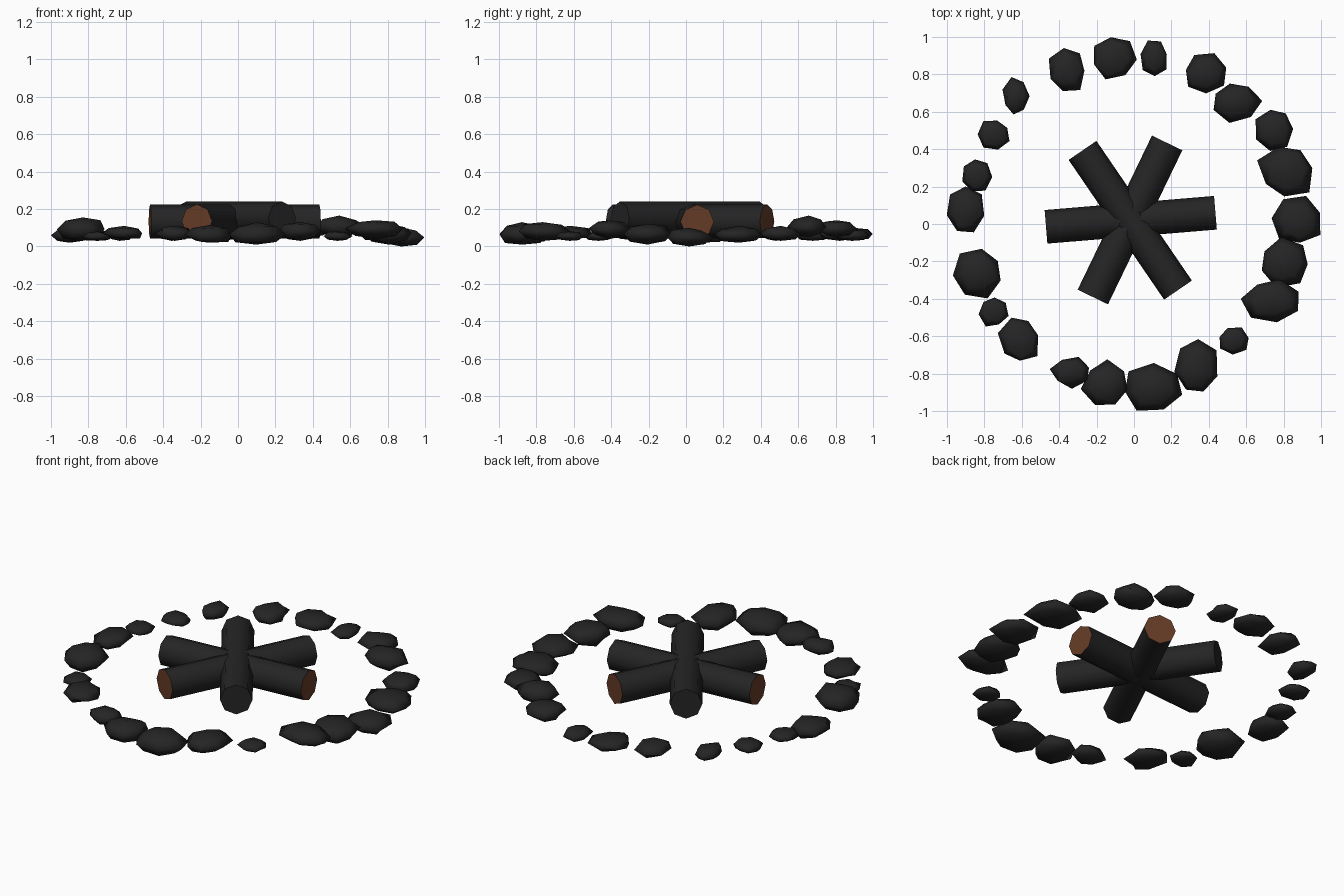
import bpy, bmesh, random
from math import pi, cos, sin
from mathutils import Vector

if "Cube" in bpy.data.objects:
    bpy.data.objects.remove(bpy.data.objects["Cube"])
random.seed(7)


def material(name, rgb):
    mat = bpy.data.materials.new(name)
    mat.use_nodes = True
    colour = (*rgb, 1)
    mat.diffuse_color = colour
    mat.node_tree.nodes["Principled BSDF"].inputs["Base Color"].default_value = colour
    return mat


charcoal = material("charcoal", (0.018, 0.018, 0.018))
cut_wood = material("cut wood", (0.13, 0.045, 0.02))


def finish(bm, name, mats):
    bmesh.ops.recalc_face_normals(bm, faces=bm.faces)
    mesh = bpy.data.meshes.new(name)
    bm.to_mesh(mesh)
    bm.free()
    for mat in mats:
        mesh.materials.append(mat)
    obj = bpy.data.objects.new(name, mesh)
    bpy.context.collection.objects.link(obj)
    return obj


def log(name, start, end, z, end_material, radius=0.09, sides=8):
    """Eight-sided log lying flat, smooth bark and crisp cut ends."""
    a, b = Vector((*start, z)), Vector((*end, z))
    along = (b - a).normalized()
    across = along.cross(Vector((0, 0, 1)))
    bm = bmesh.new()
    rings = []
    for centre in (a, b):
        ring = []
        for i in range(sides):
            t = 2 * pi * i / sides
            offset = across * cos(t) + Vector((0, 0, sin(t)))
            ring.append(bm.verts.new(centre + offset * radius))
        rings.append(ring)
        bm.faces.new(ring).material_index = 1
    for i in range(sides):
        j = (i + 1) % sides
        side = bm.faces.new((rings[0][i], rings[0][j], rings[1][j], rings[1][i]))
        side.smooth = True
    for edge in bm.edges:
        edge.smooth = not any(f.material_index for f in edge.link_faces)
    return finish(bm, name, (charcoal, end_material))


def stone(name, x, y, width, depth, low, high):
    """Irregular low-poly pebble fitted to its footprint and height."""
    bm = bmesh.new()
    bmesh.ops.create_uvsphere(bm, u_segments=7, v_segments=4, radius=1)
    turn = random.uniform(0, pi)
    for v in bm.verts:
        p = v.co.copy()
        v.co.x = p.x * cos(turn) - p.y * sin(turn)
        v.co.y = p.x * sin(turn) + p.y * cos(turn)
        v.co *= random.uniform(0.85, 1.12)
    target_low = Vector((x - width / 2, y - depth / 2, low))
    size = (width, depth, high - low)
    for axis in range(3):
        values = [v.co[axis] for v in bm.verts]
        base, span = min(values), max(values) - min(values)
        for v in bm.verts:
            v.co[axis] = target_low[axis] + (v.co[axis] - base) / span * size[axis]
    for face in bm.faces:
        face.smooth = True
    return finish(bm, name, (charcoal,))


# Crossed logs
log("log_side", (-0.47, -0.015), (0.435, 0.06), 0.133, cut_wood)
log("log_front_right", (-0.22, -0.39), (0.177, 0.433), 0.135, cut_wood)
log("log_front_left", (0.235, -0.353), (-0.275, 0.393), 0.15, charcoal)

# Ring stones: x, y, width, depth, underside, top
back_and_left = [
    (-0.10, 0.885, 0.23, 0.225, 0.03, 0.10),
    (0.105, 0.885, 0.14, 0.19, 0.03, 0.09),
    (0.385, 0.805, 0.215, 0.215, 0.05, 0.14),
    (0.555, 0.645, 0.26, 0.21, 0.05, 0.165),
    (0.75, 0.50, 0.20, 0.22, 0.03, 0.11),
    (0.805, 0.28, 0.295, 0.265, 0.02, 0.11),
    (0.865, 0.025, 0.26, 0.25, 0, 0.10),
    (0.805, -0.205, 0.245, 0.27, 0.01, 0.12),
    (0.725, -0.41, 0.31, 0.23, 0.04, 0.14),
    (0.535, -0.625, 0.155, 0.145, 0.03, 0.08),
    (0.33, -0.755, 0.23, 0.28, 0.03, 0.13),
]
front_and_right = [
    (0.105, -0.87, 0.305, 0.255, 0.01, 0.13),
    (-0.16, -0.845, 0.25, 0.245, 0.02, 0.115),
    (-0.345, -0.795, 0.21, 0.17, 0.03, 0.11),
    (-0.62, -0.615, 0.215, 0.23, 0.04, 0.11),
    (-0.75, -0.47, 0.16, 0.155, 0.03, 0.08),
    (-0.84, -0.265, 0.255, 0.265, 0.03, 0.155),
    (-0.90, 0.078, 0.20, 0.245, 0.02, 0.10),
    (-0.837, 0.26, 0.16, 0.17, 0.03, 0.09),
    (-0.75, 0.475, 0.17, 0.155, 0.03, 0.09),
    (-0.63, 0.685, 0.145, 0.20, 0.03, 0.10),
    (-0.36, 0.825, 0.19, 0.23, 0.03, 0.11),
]
for number, spec in enumerate(back_and_left + front_and_right, 1):
    stone(f"ring_stone_{number}", *spec)
